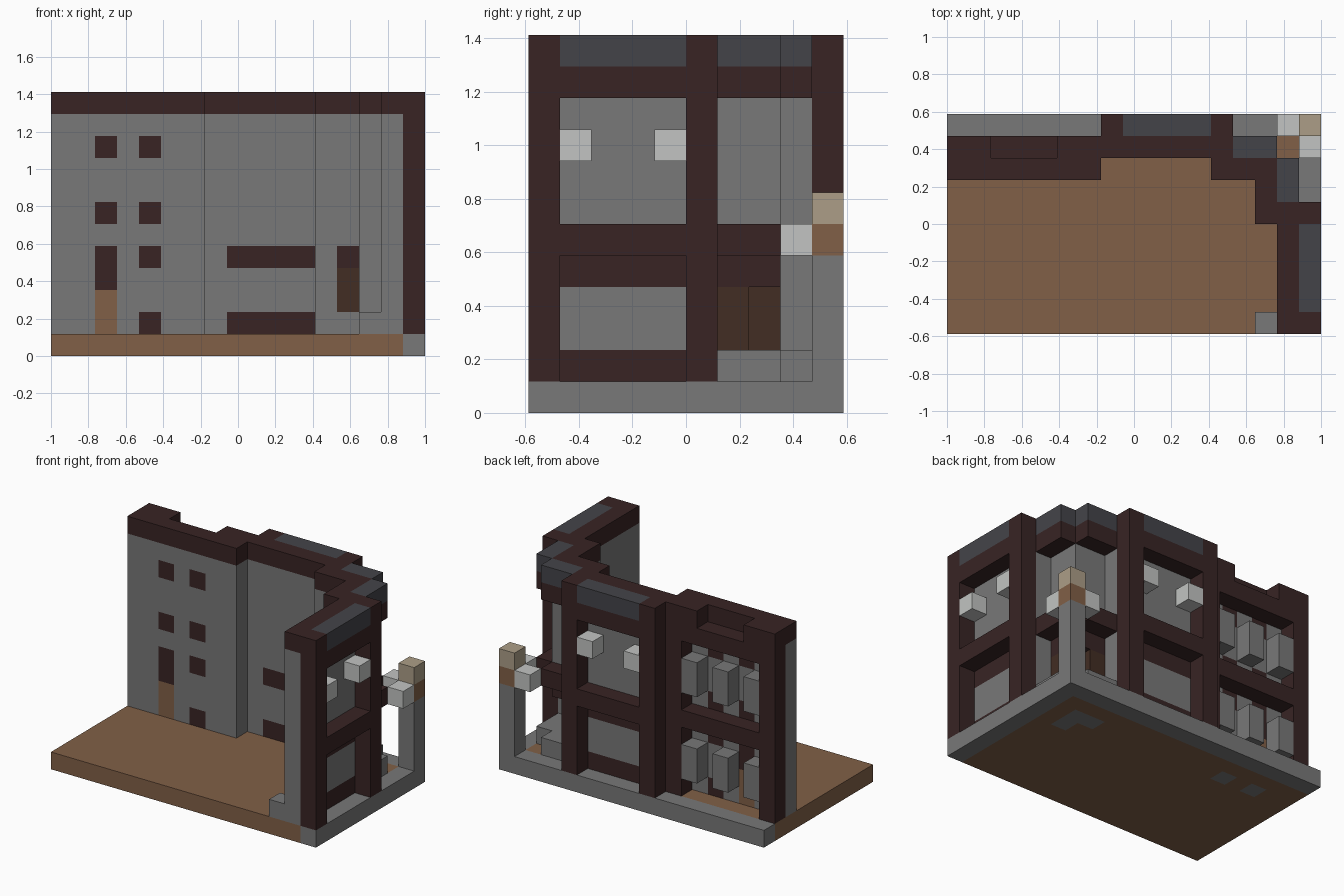
import bpy, bmesh
from mathutils import Vector

cube = bpy.data.objects.get("Cube")
if cube:
    bpy.data.objects.remove(cube, do_unlink=True)

UNIT = 2 / 17            # edge of one building block
ORIGIN = Vector((-1, -5 * UNIT, 0))
TOP = 12                 # height in blocks


def srgb(*rgb):
    return [((c / 255 + 0.055) / 1.055) ** 2.4 for c in rgb] + [1]


COLOURS = {
    "stone": srgb(120, 120, 120),
    "timber": srgb(56, 36, 36),
    "earth": srgb(129, 96, 71),
    "slate": srgb(68, 68, 73),
    "pale": srgb(194, 196, 194),
    "straw": srgb(172, 158, 135),
    "door wood": srgb(66, 45, 35),
}
MATERIALS = {}
for name, colour in COLOURS.items():
    m = bpy.data.materials.new(name)
    m.use_nodes = True
    m.diffuse_color = colour
    bsdf = m.node_tree.nodes["Principled BSDF"]
    bsdf.inputs["Base Color"].default_value = colour
    bsdf.inputs["Roughness"].default_value = 0.9
    MATERIALS[name] = m

cells = {}


def fill(part, colour, xs, ys, zs):
    """Fill a box of blocks; each range is (first, last) or one index."""
    spans = [range(r[0], r[1] + 1) if isinstance(r, tuple) else (r,)
             for r in (xs, ys, zs)]
    for x in spans[0]:
        for y in spans[1]:
            for z in spans[2]:
                cells[x, y, z] = (part, colour)


def shift(r, d):
    return tuple(v + d for v in r) if isinstance(r, tuple) else r + d


def both(part, colour, xs, ys, zs):
    """Fill on the rear wing and, mirrored over the corner, on the side wing."""
    fill("rear_" + part, colour, xs, ys, zs)
    fill("side_" + part, colour, shift(ys, 7), shift(xs, -7), zs)


FULL = (1, TOP - 1)
BODY = (1, TOP - 2)
CROWN = TOP - 1

# Ground slab with a stone kerb and footings
fill("ground", "earth", (0, 16), (0, 9), 0)
fill("ground", "stone", (0, 16), 9, 0)
fill("ground", "stone", 16, (0, 9), 0)
for x, y in ((2, 7), (4, 7), (13, 7), (14, 7), (14, 6)):
    fill("ground", "stone", x, y, 0)

# Left section: inner wall, cornice and timber frame
fill("left_wall", "stone", (0, 6), 7, BODY)
fill("left_cornice", "timber", (0, 6), (7, 8), CROWN)
for x in (0, 6):
    fill("left_frame", "timber", x, 8, BODY)
for z in (5, 10):
    fill("left_frame", "timber", (1, 5), 8, z)
for x in (2, 3, 4):
    del cells[x, 8, CROWN]

# Left section: small windows, back door and bay blocks
for x in (2, 4):
    for z in (1, 4, 6, 9):
        fill("left_windows", "timber", x, 7, z)
fill("left_windows", "timber", 2, 7, 3)
fill("back_door", "earth", 2, 7, (1, 2))
for x in (1, 3, 5):
    for z in (2, 7):
        fill("left_bays", "stone", x, 8, (z, z + 1))

# Two wings meeting at the corner
both("wall", "stone", (7, 12), 8, BODY)
both("wall", "timber", (7, 12), 8, CROWN)
for z in (1, 4):
    both("wall", "timber", (8, 11), 8, z)
for x in (7, 12):
    both("pillar", "timber", x, 9, FULL)
for z in (5, 10):
    both("beam", "timber", (8, 11), 9, z)
both("roof_edge", "slate", (8, 11), 9, CROWN)
for x in (8, 11):
    both("lamp", "pale", x, 9, 8)

# Corner: wall, recessed door, step and projecting eaves
both("corner_wall", "stone", (12, 14), 7, BODY)
both("corner_wall", "timber", (12, 14), 7, CROWN)
both("corner_wall", "timber", (13, 14), 7, 4)
both("corner_door", "door wood", 13, 7, (2, 3))
for z in (2, 3):
    cells.pop((14, 7, z), None)
both("corner_step", "stone", (13, 14), 8, 1)
for z in (5, 10):
    both("corner_eaves", "timber", (13, 14), 8, z)
both("corner_eaves", "slate", (13, 14), 8, CROWN)

# Lamp post with lanterns, and a seat beside the side wing
fill("lamp_post", "stone", 16, 9, (1, 4))
fill("lamp_post", "earth", 16, 9, 5)
fill("lamp_post", "straw", 16, 9, 6)
both("lantern", "pale", 15, 9, 5)
fill("seat", "stone", 14, 0, 1)


# Turn the blocks of each part into one mesh of outer faces
def build(part):
    mesh = bpy.data.meshes.new(part)
    bm = bmesh.new()
    used = []
    for cell, (owner, colour) in cells.items():
        if owner != part:
            continue
        if colour not in used:
            used.append(colour)
        centre = Vector(cell) + Vector((0.5, 0.5, 0.5))
        for axis in range(3):
            for sign in (-1, 1):
                n = Vector((0, 0, 0))
                n[axis] = sign
                if tuple(int(c + d) for c, d in zip(cell, n)) in cells:
                    continue
                u = Vector((0, 0, 0))
                u[(axis + 1) % 3] = 0.5
                v = n.cross(u)
                mid = centre + n / 2
                ring = [mid - u - v, mid + u - v, mid + u + v, mid - u + v]
                face = bm.faces.new([bm.verts.new(p * UNIT + ORIGIN)
                                     for p in ring])
                face.material_index = used.index(colour)
    bmesh.ops.remove_doubles(bm, verts=bm.verts, dist=UNIT / 100)
    bmesh.ops.dissolve_limit(bm, angle_limit=0.01, verts=bm.verts,
                             edges=bm.edges, delimit={'MATERIAL'})
    bm.to_mesh(mesh)
    bm.free()
    for colour in used:
        mesh.materials.append(MATERIALS[colour])
    bpy.context.collection.objects.link(bpy.data.objects.new(part, mesh))


for part in sorted({owner for owner, _ in cells.values()}):
    build(part)
